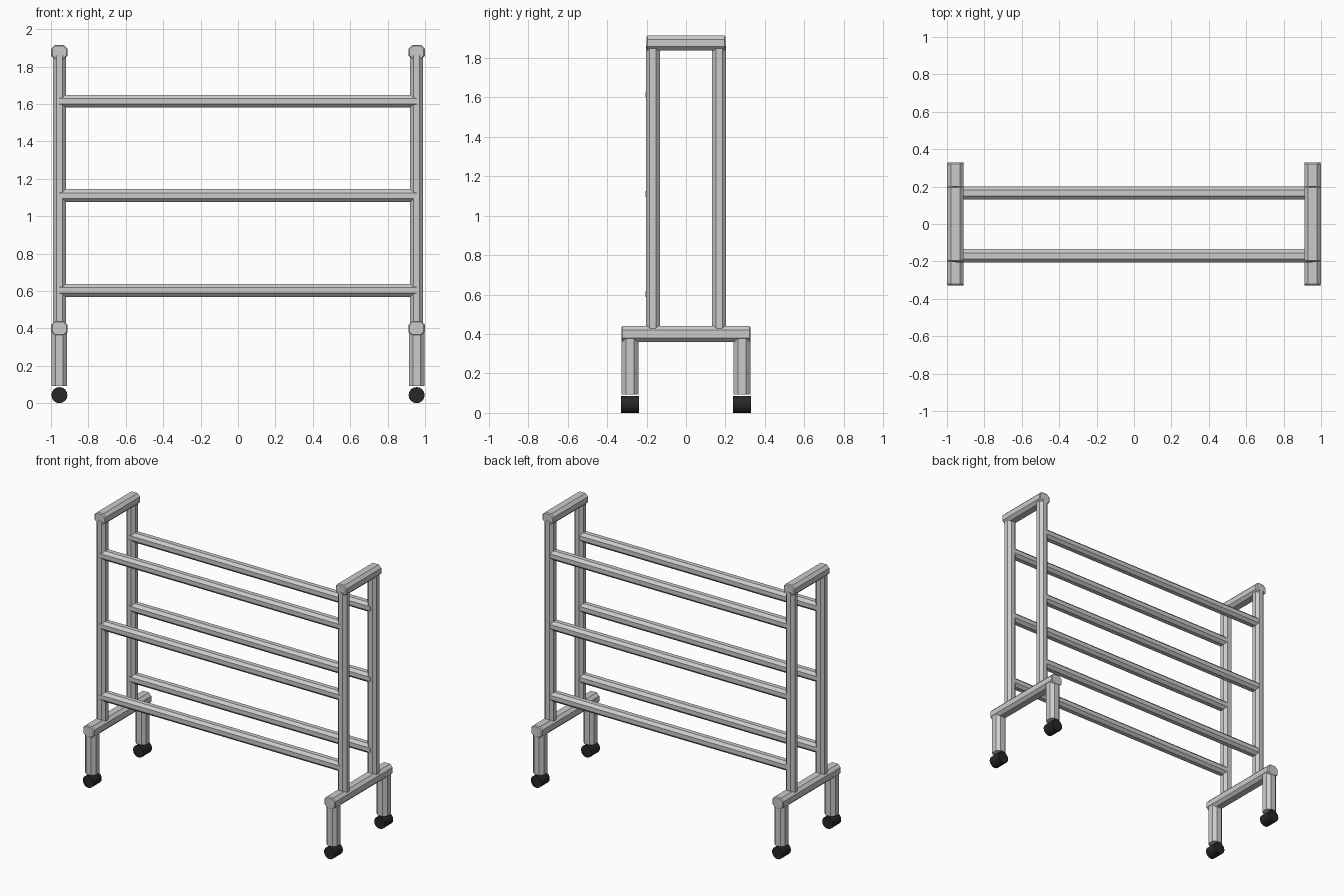
import bpy, bmesh
from mathutils import Vector, Matrix

if "Cube" in bpy.data.objects:
    bpy.data.objects.remove(bpy.data.objects["Cube"])

FRAME_X, POST_Y, LEG_Y = 0.955, 0.168, 0.284
POST, BEAM_W, BEAM_H = 0.07, 0.088, 0.08

def finish(name, bm, mat=None):
    mesh = bpy.data.meshes.new(name)
    bmesh.ops.recalc_face_normals(bm, faces=bm.faces)
    bm.to_mesh(mesh)
    bm.free()
    ob = bpy.data.objects.new(name, mesh)
    bpy.context.collection.objects.link(ob)
    if mat:
        mesh.materials.append(mat)
    return ob

def tube(name, centre, size, axis, chamfer=0.019, end=0.0):
    """Box whose four long edges are chamfered to an eight-sided section."""
    bm = bmesh.new()
    bmesh.ops.create_cube(bm, size=1)
    bmesh.ops.scale(bm, vec=size, verts=bm.verts)
    along = [e for e in bm.edges
             if abs((e.verts[0].co - e.verts[1].co)[axis]) > 1e-4]
    bmesh.ops.bevel(bm, geom=along, offset=chamfer, offset_type='OFFSET',
                    segments=1, affect='EDGES')
    if end:
        rim = [e for e in bm.edges
               if abs((e.verts[0].co - e.verts[1].co)[axis]) < 1e-5]
        bmesh.ops.bevel(bm, geom=rim, offset=end, offset_type='OFFSET',
                        segments=1, affect='EDGES')
    bmesh.ops.translate(bm, vec=centre, verts=bm.verts)
    return finish(name, bm)

rubber = bpy.data.materials.new("black_rubber")
rubber.diffuse_color = (0.02, 0.02, 0.02, 1)
rubber.use_nodes = True
rubber.node_tree.nodes["Principled BSDF"].inputs["Base Color"].default_value = rubber.diffuse_color

def wheel(name, centre, radius, width):
    bm = bmesh.new()
    bmesh.ops.create_cone(bm, cap_ends=True, segments=16, radius1=radius,
                          radius2=radius, depth=width)
    bmesh.ops.rotate(bm, verts=bm.verts, matrix=Matrix.Rotation(1.5707963, 3, 'X'))
    bmesh.ops.translate(bm, vec=centre, verts=bm.verts)
    return finish(name, bm, rubber)

# Side frames
for sx, side in ((-1, "left"), (1, "right")):
    x = sx * FRAME_X
    tube(f"{side}_top_cap", (x, 0, 1.876), (BEAM_W, 0.40, 0.078), 1, 0.02, 0.006)
    tube(f"{side}_base_beam", (x, 0, 0.40), (BEAM_W, 0.655, BEAM_H), 1, 0.02, 0.006)
    for sy, end in ((-1, "front"), (1, "back")):
        # upright, leg and wheel
        tube(f"{side}_{end}_post", (x, sy * POST_Y, 1.14), (POST, POST, 1.44), 2)
        tube(f"{side}_{end}_leg", (x, sy * LEG_Y, 0.24), (0.084, 0.084, 0.296), 2, 0.022)
        wheel(f"{side}_{end}_wheel", Vector((x, sy * LEG_Y, 0.043)), 0.043, 0.092)

# Long horizontal rails
for sy, end in ((-1, "front"), (1, "back")):
    for level, z in (("lower", 0.603), ("middle", 1.11), ("upper", 1.615)):
        tube(f"{end}_{level}_rail", (0, sy * POST_Y - 0.002, z),
             (2 * FRAME_X, POST, 0.068), 0)
